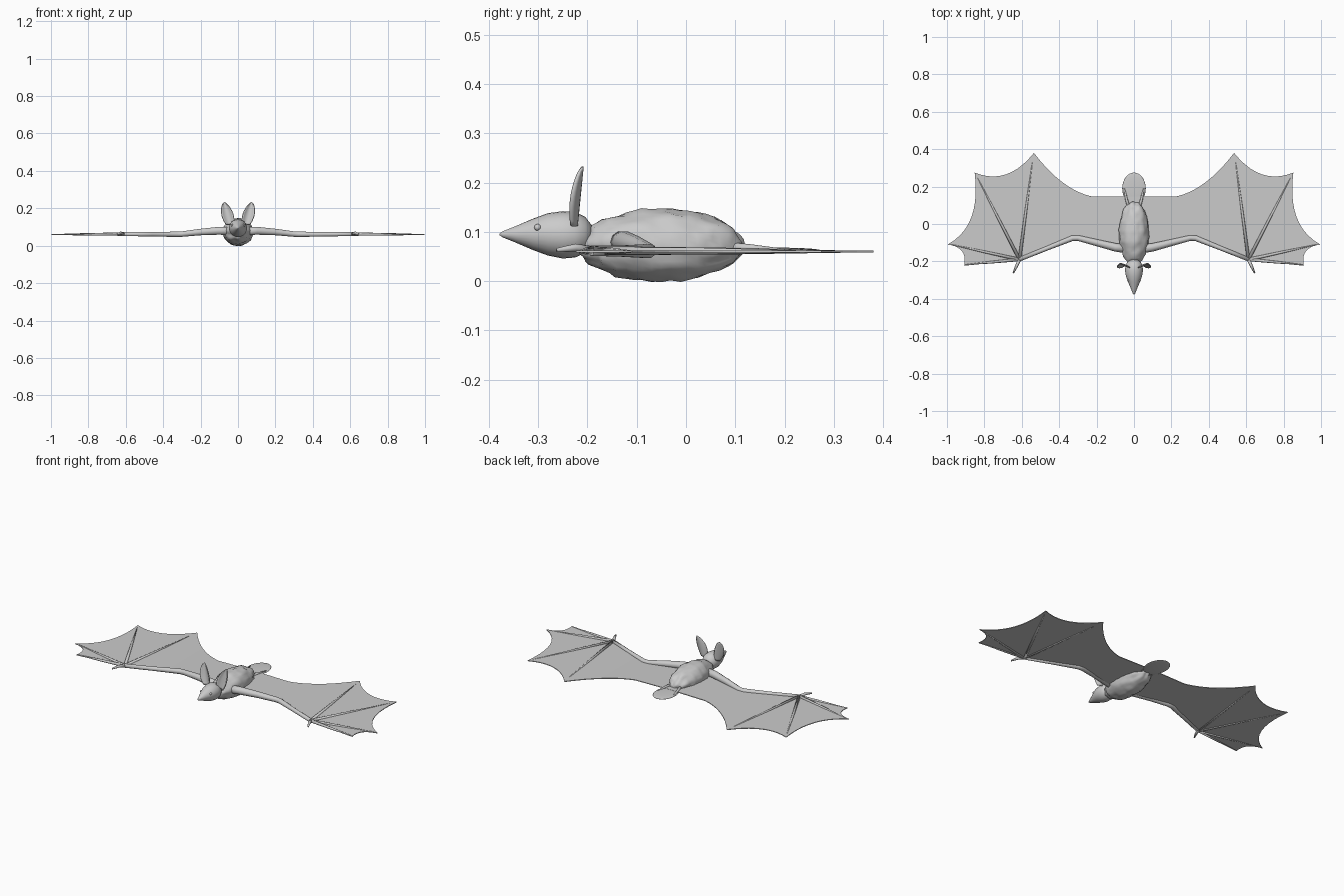
import bpy, bmesh, math
from mathutils import Vector, noise

cube = bpy.data.objects.get("Cube")
if cube:
    bpy.data.objects.remove(cube, do_unlink=True)

grey = bpy.data.materials.new("soft grey")
grey.use_nodes = True
grey.diffuse_color = (0.6, 0.6, 0.6, 1)
grey.node_tree.nodes["Principled BSDF"].inputs["Base Color"].default_value = (0.6, 0.6, 0.6, 1)


def add(name, bm, smooth=True):
    bmesh.ops.recalc_face_normals(bm, faces=bm.faces)
    mesh = bpy.data.meshes.new(name)
    bm.to_mesh(mesh)
    bm.free()
    mesh.materials.append(grey)
    for p in mesh.polygons:
        p.use_smooth = smooth
    ob = bpy.data.objects.new(name, mesh)
    bpy.context.collection.objects.link(ob)
    return ob


def skin(bm, rings):
    """Bridge rings of points and cap both ends."""
    rows = [[bm.verts.new(p) for p in ring] for ring in rings]
    n = len(rows[0])
    for a, b in zip(rows, rows[1:]):
        for i in range(n):
            bm.faces.new((a[i], a[(i + 1) % n], b[(i + 1) % n], b[i]))
    bm.faces.new(rows[0])
    bm.faces.new(rows[-1])


def tube(name, points, radii, sides=10):
    bm = bmesh.new()
    pts = [Vector(p) for p in points]
    rings = []
    for i, p in enumerate(pts):
        d = (pts[min(i + 1, len(pts) - 1)] - pts[max(i - 1, 0)]).normalized()
        u = d.cross(Vector((0, 0, 1))).normalized()
        v = u.cross(d)
        rings.append([p + radii[i] * (u * math.cos(t) + v * math.sin(t))
                      for t in (math.tau * k / sides for k in range(sides))])
    skin(bm, rings)
    return add(name, bm)


def ball(name, centre, size, bump=0.0, u=32, v=20):
    bm = bmesh.new()
    bmesh.ops.create_uvsphere(bm, u_segments=u, v_segments=v, radius=1)
    for w in bm.verts:
        # poles along y
        d = Vector((w.co.x, w.co.z, w.co.y))
        k = 1 + bump * noise.noise(Vector((d.x * 3, d.y * 6, d.z * 3)))
        w.co = Vector(centre) + Vector(d * s for d, s in zip(d * k, size))
    return add(name, bm)


# Furry body, with rough fur bumps
ball("body", (0, -0.05, 0.073), (0.08, 0.168, 0.073), 0.09, 40, 28)

# Head turned around the long axis: y, radius, height of axis
profile = [(-0.378, 0.002, 0.095), (-0.372, 0.006, 0.095), (-0.345, 0.017, 0.095),
           (-0.31, 0.032, 0.095), (-0.28, 0.043, 0.095), (-0.25, 0.048, 0.094),
           (-0.225, 0.046, 0.094), (-0.205, 0.037, 0.094), (-0.19, 0.018, 0.094)]
bm = bmesh.new()
skin(bm, [[(r * math.cos(t), y, z + r * math.sin(t))
           for t in (math.tau * k / 24 for k in range(24))] for y, r, z in profile])
add("head", bm)


# Membrane outline: scalloped trailing edge and straight leading edge
def scallop(a, mid, b, n=10):
    a, mid, b = Vector(a), Vector(mid), Vector(b)
    c = 2 * mid - (a + b) / 2
    return [a * (1 - t) ** 2 + c * 2 * t * (1 - t) + b * t * t
            for t in (i / n for i in range(n))]


def sheet_z(x):
    return 0.06 + 0.006 * max(0, 1 - abs(x) / 0.4)


half = [Vector((0, 0.148)), Vector((0.2, 0.148))]
half += scallop((0.23, 0.148), (0.385, 0.225), (0.535, 0.38))
half += scallop((0.535, 0.38), (0.685, 0.265), (0.852, 0.275))
half += scallop((0.852, 0.275), (0.87, 0.035), (0.997, -0.11))
half += scallop((0.997, -0.11), (0.92, -0.145), (0.908, -0.223))
half += [Vector(p) for p in ((0.908, -0.223), (0.62, -0.195), (0.31, -0.075),
                             (0.07, -0.13), (0, -0.13))]

for side, sx in (("left", 1), ("right", -1)):
    # Wing membrane
    bm = bmesh.new()
    bm.faces.new([bm.verts.new((sx * p.x, p.y, 0)) for p in half])
    for i in range(1, 20):
        bmesh.ops.bisect_plane(bm, geom=bm.verts[:] + bm.edges[:] + bm.faces[:],
                               plane_co=(sx * i * 0.05, 0, 0), plane_no=(1, 0, 0))
    for w in bm.verts:
        w.co.z = sheet_z(w.co.x)
    wing = add(side + "_wing_membrane", bm, False)
    mod = wing.modifiers.new("thickness", "SOLIDIFY")
    mod.thickness = 0.004
    mod.offset = 0

    # Arm from shoulder to elbow to wrist
    tube(side + "_arm",
         [(sx * 0.03, -0.135, 0.078), (sx * 0.1, -0.125, 0.08), (sx * 0.2, -0.1, 0.073),
          (sx * 0.3, -0.075, 0.062), (sx * 0.33, -0.076, 0.061),
          (sx * 0.46, -0.128, 0.061), (sx * 0.615, -0.19, 0.062)],
         [0.024, 0.022, 0.018, 0.015, 0.015, 0.012, 0.011])

    # Finger bones and thumb
    wrist = (sx * 0.612, -0.19, 0.062)
    tips = (("inner", 0.543, 0.335), ("second", 0.838, 0.25),
            ("third", 0.985, -0.108), ("outer", 0.906, -0.218))
    for label, x, y in tips:
        mid = (sx * (0.612 + x) / 2, (y - 0.19) / 2, 0.061)
        tube(f"{side}_{label}_finger", [wrist, mid, (sx * x, y, 0.06)],
             [0.009, 0.007, 0.002], 8)
    tube(side + "_thumb", [wrist, (sx * 0.628, -0.225, 0.068), (sx * 0.645, -0.262, 0.063)],
         [0.009, 0.008, 0.004], 8)

    # Cupped, pointed ear
    bm = bmesh.new()
    rows, across = 12, 8
    grid = []
    for i in range(rows + 1):
        t = i / rows
        w = 0.002 + 0.029 * math.sin(math.pi * (0.2 + 0.8 * t) ** 1.1) ** 0.7 if t < 1 else 0.002
        cx, cy = 0.043 + 0.03 * t, -0.222 + 0.012 * t
        grid.append([bm.verts.new((sx * (cx + w * s), cy - 0.55 * w * s * s, 0.112 + 0.12 * t))
                     for s in (2 * j / across - 1 for j in range(across + 1))])
    for a, b in zip(grid, grid[1:]):
        for j in range(across):
            bm.faces.new((a[j], a[j + 1], b[j + 1], b[j]))
    ear = add(side + "_ear", bm)
    mod = ear.modifiers.new("thickness", "SOLIDIFY")
    mod.thickness = 0.005
    mod.offset = 0

    # Eye
    ball(side + "_eye", (sx * 0.031, -0.301, 0.109), (0.007, 0.007, 0.007), 0, 12, 8)

    # Thin hind leg
    tube(side + "_leg", [(sx * 0.025, 0.08, 0.07), (sx * 0.04, 0.13, 0.068),
                         (sx * 0.052, 0.19, 0.063)], [0.01, 0.007, 0.004], 8)

# Flat rounded tail paddle
ball("tail", (0, 0.19, 0.062), (0.063, 0.085, 0.006), 0, 32, 16)
